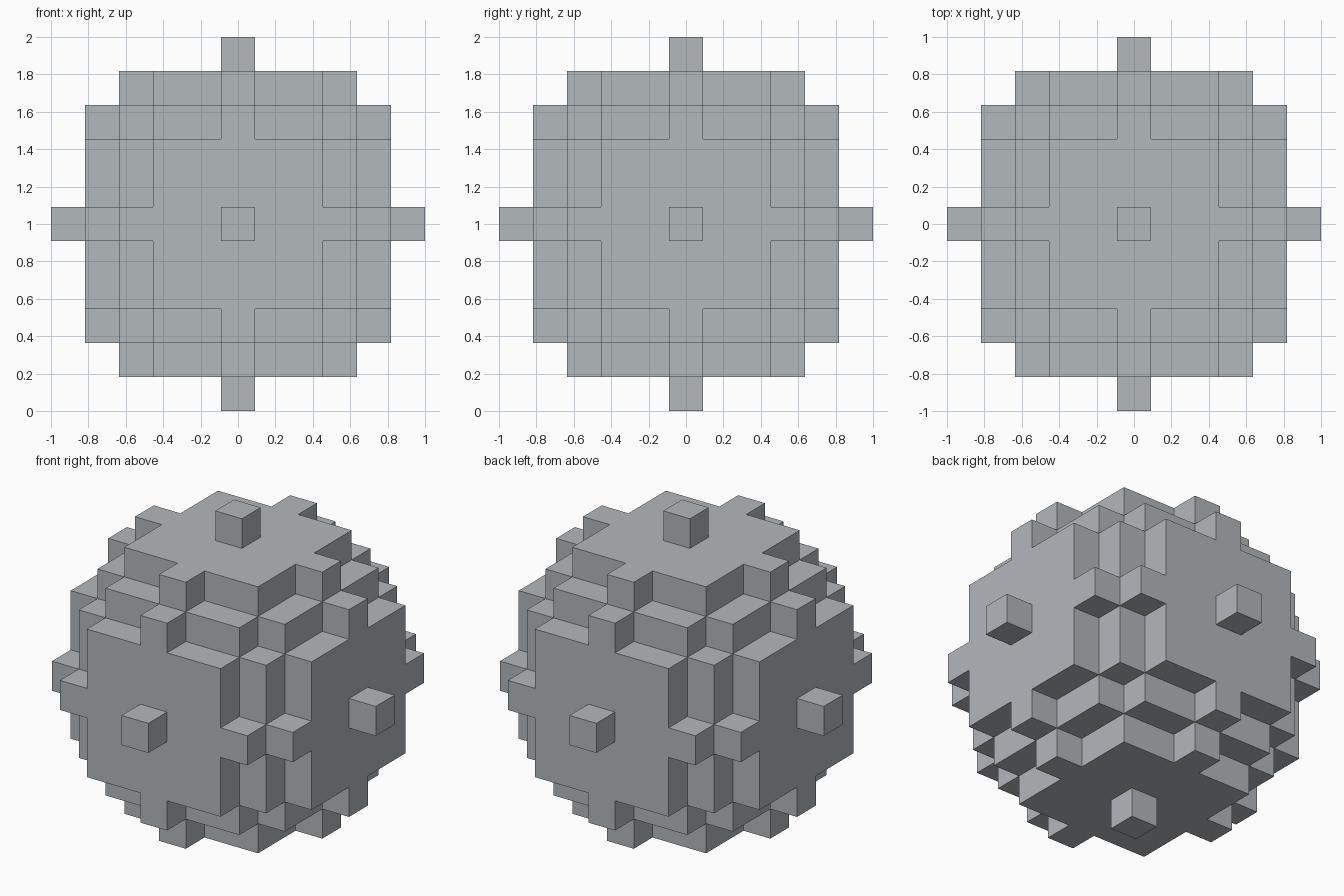
import bpy, bmesh
from mathutils import Vector

if "Cube" in bpy.data.objects:
    bpy.data.objects.remove(bpy.data.objects["Cube"])

RADIUS = 5                      # in blocks, measured from the centre block
SIZE = 2 / (2 * RADIUS + 1)     # edge length of one block

grey = bpy.data.materials.new("light grey")
grey.diffuse_color = (0.448, 0.479, 0.505, 1)
grey.use_nodes = True
grey.node_tree.nodes["Principled BSDF"].inputs["Base Color"].default_value = grey.diffuse_color


def filled(c):
    return c.length_squared <= RADIUS ** 2 + 0.01


# Block ball: only the outward faces of the filled blocks
bm = bmesh.new()
span = range(-RADIUS, RADIUS + 1)
axes = [Vector(a) for a in ((1, 0, 0), (0, 1, 0), (0, 0, 1))]
cells = [Vector((x, y, z)) for x in span for y in span for z in span]
for cell in filter(filled, cells):
    for i in range(3):
        for sign in (1, -1):
            n = axes[i] * sign
            if filled(cell + n):
                continue
            u, v = axes[(i + 1) % 3], axes[(i + 2) % 3] * sign
            corners = [cell + (n + u * a + v * b) / 2
                       for a, b in ((-1, -1), (1, -1), (1, 1), (-1, 1))]
            bm.faces.new([bm.verts.new(p * SIZE + Vector((0, 0, 1))) for p in corners])
bmesh.ops.remove_doubles(bm, verts=bm.verts, dist=0.001)

mesh = bpy.data.meshes.new("block_ball")
bm.to_mesh(mesh)
bm.free()
mesh.materials.append(grey)
ball = bpy.data.objects.new("block_ball", mesh)
bpy.context.collection.objects.link(ball)
